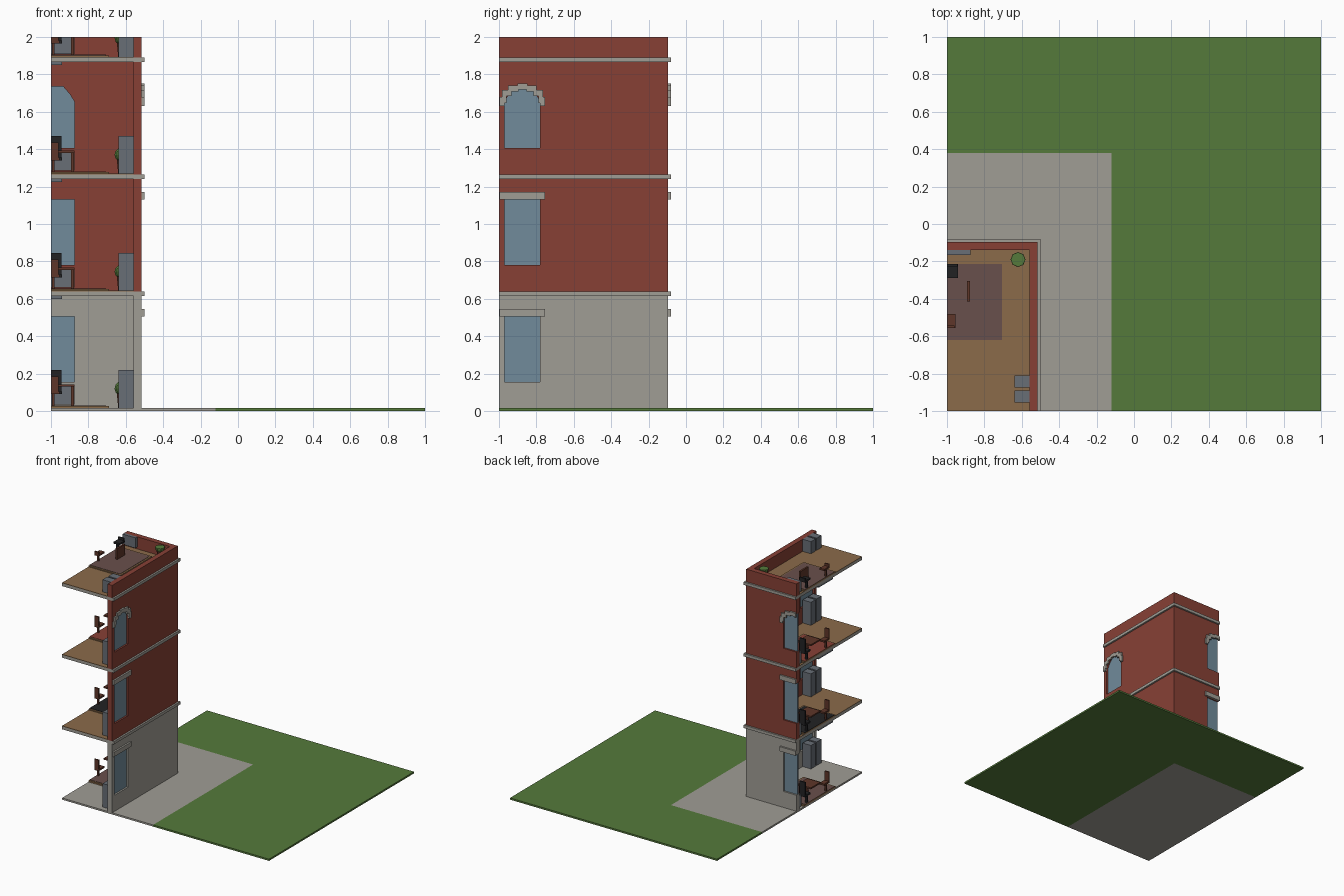
import bpy, bmesh, math
from mathutils import Vector

if "Cube" in bpy.data.objects:
    bpy.data.objects.remove(bpy.data.objects["Cube"])


def material(name, r, g, b):
    lin = [((c / 255 + 0.055) / 1.055) ** 2.4 if c > 10 else c / 255 / 12.92 for c in (r, g, b)]
    m = bpy.data.materials.new(name)
    m.diffuse_color = (*lin, 1)
    m.use_nodes = True
    m.node_tree.nodes["Principled BSDF"].inputs["Base Color"].default_value = m.diffuse_color
    return m


BRICK = material("red brick", 135, 64, 53)
STONE = material("pale stone", 160, 157, 149)
GRASS = material("grass green", 85, 122, 59)
GLASS = material("window glass", 113, 139, 155)
METAL = material("grey metal", 104, 110, 118)
WOOD = material("floor wood", 139, 107, 74)
BROWN = material("dark wood", 94, 54, 41)
MAUVE = material("rug mauve", 105, 80, 76)
BLACK = material("black", 34, 34, 36)

CUTS = [((-1, 0, 0), (-1, 0, 0)), ((0, -1, 0), (0, -1, 0)), ((0, 0, 2), (0, 0, 1))]


def finish(bm, name, mat, clip=True):
    """Trim to the section planes, cap the cuts and make the object."""
    if clip:
        for co, no in CUTS:
            if not any((v.co - Vector(co)).dot(Vector(no)) > 1e-5 for v in bm.verts):
                continue
            geom = bm.verts[:] + bm.edges[:] + bm.faces[:]
            cut = bmesh.ops.bisect_plane(bm, geom=geom, plane_co=co, plane_no=no, clear_outer=True)
            edges = [e for e in cut["geom_cut"] if isinstance(e, bmesh.types.BMEdge)]
            if edges:
                bmesh.ops.holes_fill(bm, edges=edges)
    bmesh.ops.recalc_face_normals(bm, faces=bm.faces)
    me = bpy.data.meshes.new(name)
    bm.to_mesh(me)
    bm.free()
    me.materials.append(mat)
    ob = bpy.data.objects.new(name, me)
    bpy.context.collection.objects.link(ob)
    return ob


def prism(name, pts, offset, mat, clip=True):
    bm = bmesh.new()
    f = bm.faces.new([bm.verts.new(p) for p in pts])
    ext = bmesh.ops.extrude_face_region(bm, geom=[f])
    bmesh.ops.translate(bm, vec=offset, verts=[v for v in ext["geom"] if isinstance(v, bmesh.types.BMVert)])
    return finish(bm, name, mat, clip)


def box(name, x, y, z, mat):
    if z[0] >= 2:
        return None
    pts = [(x[0], y[0], z[0]), (x[1], y[0], z[0]), (x[1], y[1], z[0]), (x[0], y[1], z[0])]
    return prism(name, pts, (0, 0, z[1] - z[0]), mat)


def ell(name, outer, inner, z, mat):
    """Corner-shaped prism between an outer and an inner corner."""
    (ox, oy), (ix, iy) = outer, inner
    pts = [(-1, oy), (ox, oy), (ox, -1), (ix, -1), (ix, iy), (-1, iy)]
    return prism(name, [(a, b, z[0]) for a, b in pts], (0, 0, z[1] - z[0]), mat)


def window_profile(z, arched):
    if arched:
        return [(-.095, z), (.095, z), (.095, z + .25), (.07, z + .29), (.035, z + .33),
                (-.035, z + .33), (-.07, z + .29), (-.095, z + .25)]
    return [(-.095, z), (.095, z), (.095, z + .35), (-.095, z + .35)]


def side_pts(prof, depth, side):
    """Place a profile on the right wall (centre y) or the back wall (centre x)."""
    if side == "right":
        return [(-.515 + depth, -.875 + u, v) for u, v in prof]
    return [(-.97 + u, -.095 + depth, v) for u, v in prof]


def plate(name, prof, depth, thick, side, mat, clip=True):
    off = (thick, 0, 0) if side == "right" else (0, thick, 0)
    return prism(name, side_pts(prof, depth, side), off, mat, clip)


# Ground: lawn wrapped around a paved corner
ell("lawn", (1, 1), (-.12, .38), (0, .015), GRASS)
box("pavement", (-1, -.12), (-1, .38), (0, .015), STONE)

STEP = .625
for i in range(4):
    base = .015 + STEP * i
    top = min(.615 + STEP * i, 2)
    # Walls of this storey
    wall = ell(f"wall_{i}", (-.515, -.095), (-.56, -.14), (base, top), STONE if i == 0 else BRICK)
    if i > 0:
        box(f"floor_slab_{i}", (-1, -.5), (-1, -.08), (base - .025, base), STONE)
        box(f"floor_boards_{i}", (-1, -.56), (-1, -.14), (base, base + .004), WOOD)

    # Windows with their surrounds
    if i < 3:
        for side in ("right", "back"):
            zs = base + .14
            prof = window_profile(zs, i == 2)
            cutter = plate(f"window_cutter_{side}_{i}", prof, -.1, .2, side, GLASS, clip=False)
            cutter.hide_render = True
            cutter.hide_set(True)
            mod = wall.modifiers.new("opening", 'BOOLEAN')
            mod.operation, mod.solver, mod.object = 'DIFFERENCE', 'EXACT', cutter
            plate(f"glass_{side}_{i}", prof, -.03, .015, side, GLASS)
            if i < 2:
                lintel = [(-.122, zs + .35), (.122, zs + .35), (.122, zs + .39), (-.122, zs + .39)]
                plate(f"lintel_{side}_{i}", lintel, 0, .015, side, STONE)
            else:
                # Stepped arch outline, then one band following it
                n = 7
                outer, inner = [], []
                for k in range(n):
                    a0, a1 = math.pi * k / n, math.pi * (k + 1) / n
                    h = zs + .255 + .09 * math.sin((a0 + a1) / 2)
                    for a in (a0, a1):
                        outer.append((.122 * math.cos(a), h))
                        inner.append((.095 * math.cos(a), h - .032))
                band = [(.122, zs + .225)] + outer + [(-.122, zs + .225), (-.095, zs + .225)] \
                    + inner[::-1] + [(.095, zs + .225)]
                plate(f"arch_{side}_{i}", band, 0, .015, side, STONE)
        box(f"ceiling_light_{i}", (-1, -.94), (-.6, -.4), (top - .015, top), METAL)

    # Rug with a border
    b = base
    rug = (MAUVE, BLACK, BRICK, MAUVE)[i]
    box(f"rug_border_{i}", (-1, -.69), (-.635, -.2), (b, b + .012), WOOD)
    box(f"rug_{i}", (-1, -.705), (-.62, -.215), (b + .012, b + .015), rug)

    # Cabinets and radiator
    for k, y in enumerate((-.955, -.875)):
        box(f"cabinet_{i}_{k}", (-.64, -.56), (y, y + .065), (b, b + .205), METAL)
    box(f"radiator_{i}", (-1, -.875), (-.165, -.14), (b + .02, b + .12), METAL)

    # Desk
    box(f"desk_side_{i}", (-.893, -.877), (-.415, -.305), (b + .015, b + .115), BROWN)
    box(f"desk_top_{i}", (-1, -.873), (-.425, -.295), (b + .115, b + .128), BROWN)

    # Visitor chair in front of the desk, office chair behind it
    for nm, x1, y0, y1, back, mat, h in (
            ("visitor_chair", -.955, -.555, -.48, -.555, BROWN, .17),
            ("office_chair", -.94, -.29, -.215, -.227, BLACK, .205)):
        box(f"{nm}_seat_{i}", (-1, x1), (y0, y1), (b + .075, b + .09), mat)
        box(f"{nm}_back_{i}", (-1, x1 - .005), (back, back + .012), (b + .09, b + h), mat)
        box(f"{nm}_stem_{i}", (-.995, -.98), ((y0 + y1) / 2 - .007, (y0 + y1) / 2 + .007),
            (b + .015, b + .075), mat)

    # Potted plant
    bm = bmesh.new()
    bmesh.ops.create_cone(bm, cap_ends=True, segments=8, radius1=.02, radius2=.028, depth=.08)
    bmesh.ops.translate(bm, vec=(-.62, -.19, b + .04), verts=bm.verts)
    finish(bm, f"plant_pot_{i}", BROWN)
    bm = bmesh.new()
    bmesh.ops.create_uvsphere(bm, u_segments=8, v_segments=6, radius=.04)
    bmesh.ops.translate(bm, vec=(-.62, -.19, b + .105), verts=bm.verts)
    finish(bm, f"plant_leaves_{i}", GRASS)
